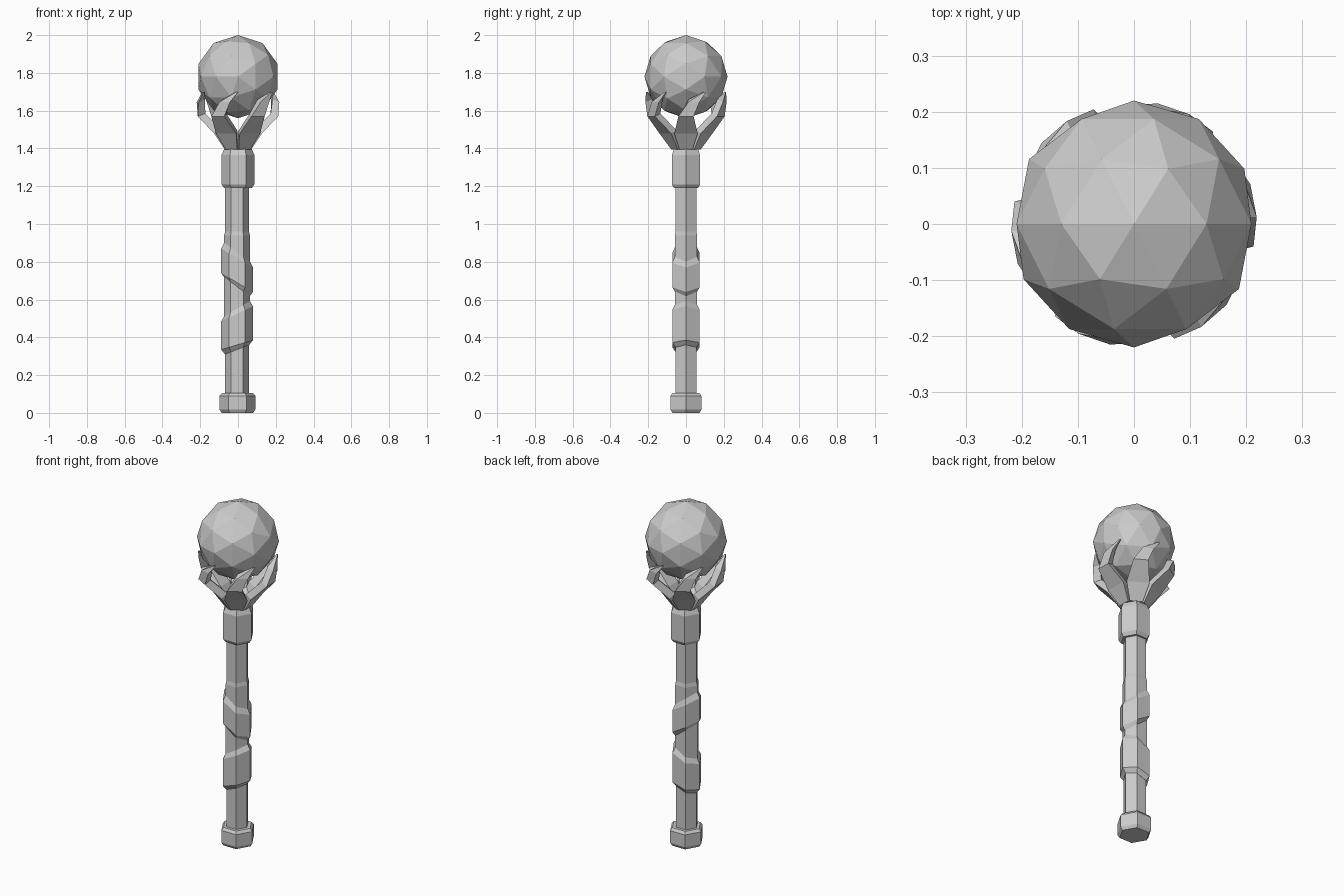
import bpy, bmesh
from math import sin, cos, radians, pi

if "Cube" in bpy.data.objects:
    bpy.data.objects.remove(bpy.data.objects["Cube"])

def mesh_object(name, bm):
    bmesh.ops.recalc_face_normals(bm, faces=bm.faces)
    me = bpy.data.meshes.new(name)
    bm.to_mesh(me)
    bm.free()
    ob = bpy.data.objects.new(name, me)
    bpy.context.collection.objects.link(ob)
    return ob

def loft(bm, rings):
    """Skin closed rings of points and cap both ends."""
    loops = [[bm.verts.new(p) for p in r] for r in rings]
    n = len(loops[0])
    for a, b in zip(loops, loops[1:]):
        for i in range(n):
            j = (i + 1) % n
            bm.faces.new((a[i], a[j], b[j], b[i]))
    bm.faces.new(loops[0])
    bm.faces.new(loops[-1])

def hex_part(name, profile, cx=0.0):
    """Six-sided stack; profile rows are (z, radius, tilt along x)."""
    bm = bmesh.new()
    loft(bm, [[(cx + r * cos(k * pi / 3), r * sin(k * pi / 3), z + t * cos(k * pi / 3))
               for k in range(6)] for z, r, t in profile])
    return mesh_object(name, bm)

# Handle parts
hex_part("pommel", [(0, .083, 0), (.018, .095, 0), (.09, .095, 0), (.105, .082, 0)], -.003)
hex_part("shaft", [(.05, .063, 0), (1.3, .063, 0)], -.005)
hex_part("grip_sleeve", [(.36, .064, 0), (.40, .068, 0), (.94, .068, 0), (.96, .063, 0)], -.005)
hex_part("collar", [(1.19, .073, 0), (1.21, .087, 0), (1.365, .087, 0), (1.4, .072, 0)])

# Two oppositely tilted grip wraps
hex_part("lower_wrap", [(.335, .064, .025), (.36, .084, .025),
                        (.525, .084, .04), (.555, .066, .04)], -.005)
hex_part("upper_wrap", [(.665, .066, -.05), (.69, .084, -.05),
                        (.82, .084, -.05), (.855, .066, -.05)], -.005)

# Flared cup under the claws
hex_part("claw_cup", [(1.39, .068, 0), (1.48, .115, 0), (1.44, .03, 0)])

# Six claws: rows are (z, outer radius, half width, thickness, twist in degrees)
sections = [(1.395, .07, .035, .04, 0), (1.48, .127, .062, .045, 0),
            (1.57, .213, .04, .04, 0), (1.645, .217, .03, .035, 11),
            (1.70, .212, .005, .008, 29)]
for c in range(6):
    bm = bmesh.new()
    rings = []
    for z, r, w, t, twist in sections:
        a = c * pi / 3 + radians(twist)
        ring = []
        for u, v, dz in ((r, -w, 0), (r, w, 0), (r - t, w * .7, .015), (r - t, -w * .7, .015)):
            ring.append((u * cos(a) - v * sin(a), u * sin(a) + v * cos(a),
                         z + (dz if 1.45 < z < 1.69 else 0)))
        rings.append(ring)
    loft(bm, rings)
    mesh_object("claw_%d" % (c + 1), bm)

# Faceted orb
bpy.ops.mesh.primitive_ico_sphere_add(subdivisions=2, radius=.22, location=(0, 0, 1.78),
                                      rotation=(-pi / 2, 0, 0))
bpy.context.object.name = "orb"
